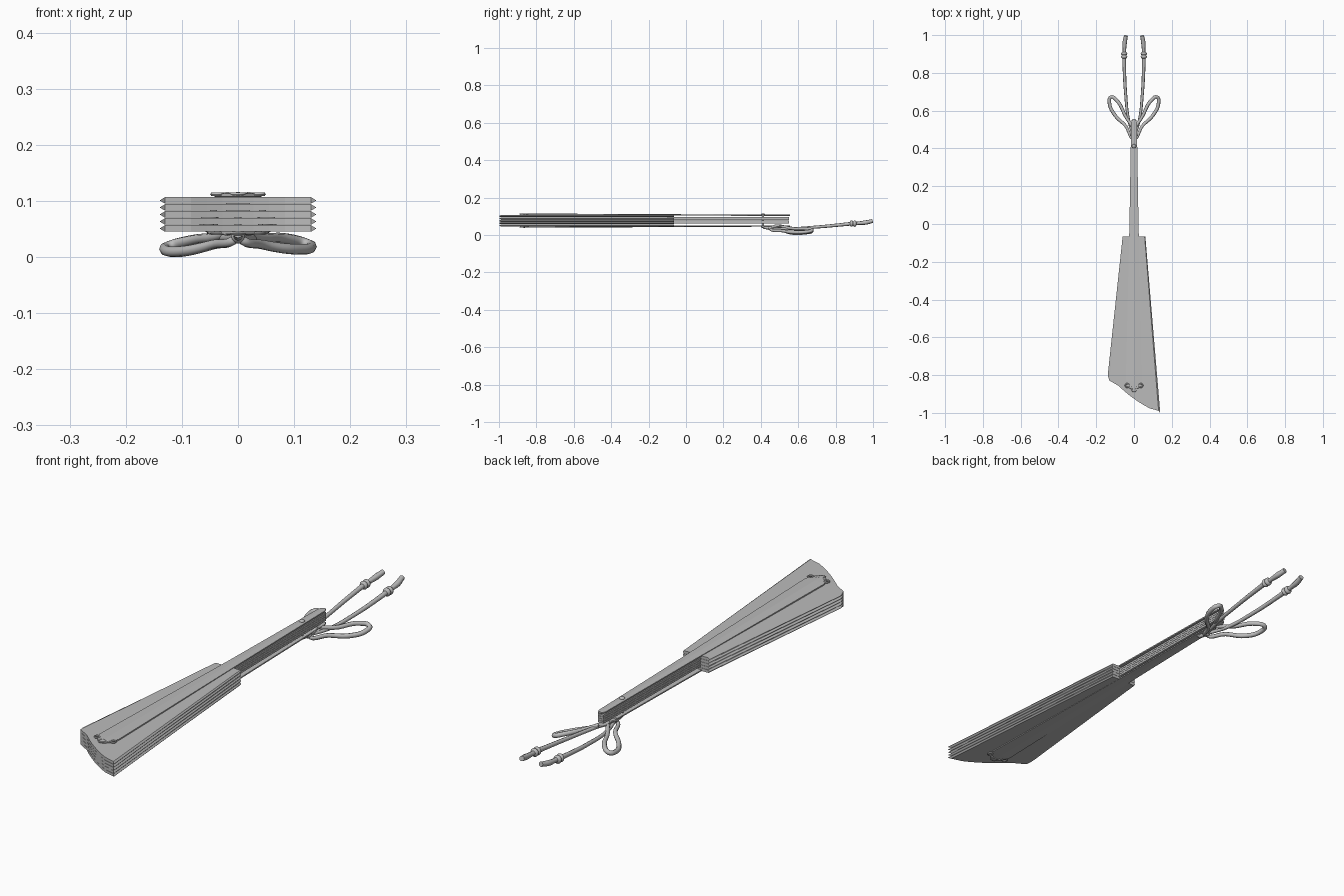
import bpy, bmesh, math
from mathutils import Vector

cube = bpy.data.objects.get("Cube")
if cube:
    bpy.data.objects.remove(cube)

grey = bpy.data.materials.new("plain grey")
grey.use_nodes = True
color = (0.5, 0.5, 0.5, 1)
grey.diffuse_color = color
grey.node_tree.nodes["Principled BSDF"].inputs["Base Color"].default_value = color


def add_mesh(name, bm):
    bmesh.ops.recalc_face_normals(bm, faces=bm.faces)
    me = bpy.data.meshes.new(name)
    bm.to_mesh(me)
    bm.free()
    ob = bpy.data.objects.new(name, me)
    me.materials.append(grey)
    bpy.context.collection.objects.link(ob)
    return ob


def loft(name, rings):
    """Solid skinned through closed rings with equal point counts."""
    bm = bmesh.new()
    loops = [[bm.verts.new(p) for p in ring] for ring in rings]
    for a, b in zip(loops, loops[1:]):
        for i in range(len(a)):
            j = (i + 1) % len(a)
            bm.faces.new((a[i], a[j], b[j], b[i]))
    bm.faces.new(loops[0])
    bm.faces.new(loops[-1])
    return add_mesh(name, bm)


def smooth(ob):
    bpy.ops.object.select_all(action='DESELECT')
    ob.select_set(True)
    bpy.context.view_layer.objects.active = ob
    bpy.ops.object.shade_smooth_by_angle(angle=math.radians(50))


def cord(name, points, radius, cyclic=False):
    """Round cord through (x, y, z, thickness factor) points."""
    cu = bpy.data.curves.new(name, 'CURVE')
    cu.dimensions = '3D'
    cu.bevel_depth = radius
    cu.bevel_resolution = 2
    cu.resolution_u = 6
    cu.use_fill_caps = True
    sp = cu.splines.new('BEZIER')
    sp.bezier_points.add(len(points) - 1)
    sp.use_cyclic_u = cyclic
    for bp, (x, y, z, f) in zip(sp.bezier_points, points):
        bp.co = (x, y, z)
        bp.radius = f
        bp.handle_left_type = bp.handle_right_type = 'AUTO'
    cu.materials.append(grey)
    ob = bpy.data.objects.new(name, cu)
    bpy.context.collection.objects.link(ob)
    bpy.ops.object.select_all(action='DESELECT')
    ob.select_set(True)
    bpy.context.view_layer.objects.active = ob
    bpy.ops.object.convert(target='MESH')
    smooth(bpy.context.object)


def ball(name, loc, scale):
    bm = bmesh.new()
    bmesh.ops.create_uvsphere(bm, u_segments=12, v_segments=8, radius=1)
    bmesh.ops.scale(bm, vec=scale, verts=bm.verts)
    bmesh.ops.translate(bm, vec=loc, verts=bm.verts)
    smooth(add_mesh(name, bm))


def ring(name, loc, major, minor):
    bpy.ops.mesh.primitive_torus_add(location=loc, major_radius=major, minor_radius=minor,
                                     major_segments=14, minor_segments=6)
    ob = bpy.context.object
    ob.name = name
    ob.data.materials.append(grey)
    smooth(ob)


# Folded leaf: flat pleats with pointed edges and a slanting curved rim
STEPS = 10
for k in range(5):
    z = 0.051 + 0.0125 * k
    rings = []
    for i in range(STEPS + 1):
        t = i / STEPS
        s = 2 * t - 1
        outer = -0.80 - 0.2 * t - 0.10 * t * (1 - t)
        h = 0.0004 if i in (0, STEPS) else 0.0058
        # the first and last columns hug the folded edges
        if i in (1, STEPS - 1):
            s *= 1.17
        rings.append([(0.06 * s, -0.065, z - h), (0.06 * s, -0.065, z + h),
                      (0.139 * s, outer, z + h), (0.139 * s, outer, z - h)])
    loft(f"leaf_pleat_{k + 1}", rings)


# Inner sticks of the handle
for k in range(4):
    z = 0.066 + 0.009 * k
    loft(f"inner_stick_{k + 1}",
         [[(-w, y, z - 0.004), (w, y, z - 0.004), (w, y, z + 0.004), (-w, y, z + 0.004)]
          for y, w in ((0.55, 0.013), (-0.10, 0.021))])


# Outer guards: long ridged slats, their ornaments and the mirrored lower copy
def guard_z(side, offset):
    return 0.077 + side * offset


for label, side in (("upper", 1), ("lower", -1)):
    stations = ((0.555, 0.008, 0.025), (0.54, 0.015, 0.025), (0.0, 0.024, 0.027),
                (-0.83, 0.043, 0.031), (-0.865, 0.030, 0.031), (-0.885, 0.010, 0.031))
    loft(f"{label}_guard",
         [[(-w, y, guard_z(side, d)), (w, y, guard_z(side, d)),
           (w, y, guard_z(side, d + 0.005)), (0, y, guard_z(side, d + 0.007)),
           (-w, y, guard_z(side, d + 0.005))] for y, w, d in stations])
    z = guard_z(side, 0.035)
    for n, (x, y, r) in enumerate(((-0.036, -0.855, 0.010), (0.036, -0.855, 0.010),
                                   (0, -0.875, 0.012))):
        ring(f"{label}_ornament_{n + 1}", (x, y, z), r, 0.0035)
    for n, x in enumerate((-0.019, 0.019)):
        ball(f"{label}_ornament_bead_{n + 1}", (x, -0.865, z), (0.008, 0.006, 0.004))
    ball(f"{label}_rivet_head", (0, 0.412, guard_z(side, 0.033)), (0.011, 0.011, 0.006))

# Rivet pin
bm = bmesh.new()
bmesh.ops.create_cone(bm, cap_ends=True, segments=12, radius1=0.006, radius2=0.006, depth=0.07)
bmesh.ops.translate(bm, vec=(0, 0.412, 0.077), verts=bm.verts)
smooth(add_mesh("rivet_pin", bm))

# Cord: centre knot, two bow loops and two tails with knotted ends
cord("cord_link", [(0, 0.412, 0.042, 1), (0, 0.435, 0.038, 1), (0, 0.46, 0.036, 1)], 0.008)
ball("bow_knot", (0, 0.455, 0.036), (0.013, 0.017, 0.012))
for label, s, low in (("left", 1, 0.014), ("right", -1, 0.010)):
    cord(f"{label}_bow_loop",
         [(0, 0.455, 0.036, 0.8), (s * 0.045, 0.52, 0.022, 0.9), (s * 0.10, 0.575, low, 1),
          (s * 0.13, 0.64, low + 0.003, 1), (s * 0.122, 0.672, low + 0.010, 1),
          (s * 0.092, 0.655, low + 0.018, 1), (s * 0.05, 0.58, 0.034, 0.9)],
         0.0095, True)
    cord(f"{label}_tail",
         [(0, 0.455, 0.036, 0.7), (s * 0.028, 0.55, 0.034, 0.8), (s * 0.045, 0.70, 0.043, 0.9),
          (s * 0.051, 0.82, 0.054, 1), (s * 0.052, 0.89, 0.061, 1.1),
          (s * 0.051, 0.92, 0.063, 1), (s * 0.049, 0.96, 0.067, 1.3),
          (s * 0.043, 0.997, 0.075, 1.15)], 0.009)
    for n, y in enumerate((0.885, 0.902)):
        ball(f"{label}_tail_knot_{n + 1}", (s * 0.052, y, 0.061), (0.017, 0.011, 0.017))
